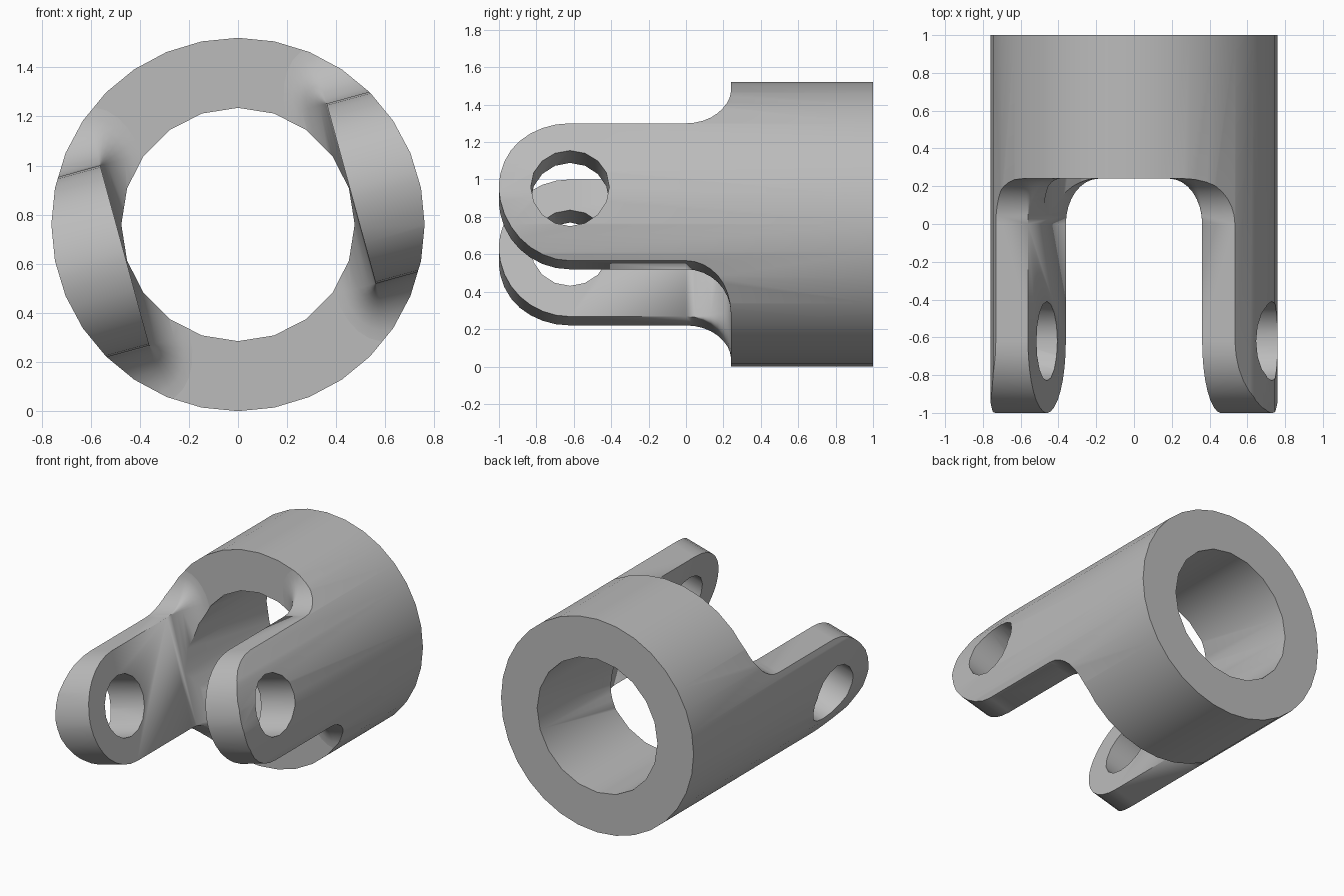
import bpy, bmesh
from math import sin, cos, pi, radians
from mathutils import Matrix

if "Cube" in bpy.data.objects:
    bpy.data.objects.remove(bpy.data.objects["Cube"])

R, BORE, INNER = 0.76, 0.475, 0.478    # barrel, bore, inner arm plane
HALF, PIN_Y, PIN_R = 0.38, -0.62, 0.21  # arm half width, pin hole
SHOULDER, FILLET, BLEND = 0.24, 0.24, 0.17
TILT = radians(15.3)
LIFT = Matrix.Translation((0, 0, R))

steel = bpy.data.materials.new("steel grey")
steel.use_nodes = True
grey = (0.5, 0.5, 0.5, 1)
steel.diffuse_color = grey
steel.node_tree.nodes["Principled BSDF"].inputs["Base Color"].default_value = grey


def make(name, bm, matrix):
    bmesh.ops.transform(bm, matrix=matrix, verts=bm.verts)
    bmesh.ops.recalc_face_normals(bm, faces=bm.faces)
    mesh = bpy.data.meshes.new(name)
    bm.to_mesh(mesh)
    bm.free()
    mesh.materials.append(steel)
    ob = bpy.data.objects.new(name, mesh)
    bpy.context.collection.objects.link(ob)
    return ob


def cylinder(name, radius, depth, sides, matrix):
    bm = bmesh.new()
    bmesh.ops.create_cone(bm, cap_ends=True, segments=sides,
                          radius1=radius, radius2=radius, depth=depth)
    return make(name, bm, matrix)


def combine(target, other, operation):
    mod = target.modifiers.new(operation, "BOOLEAN")
    mod.operation, mod.solver, mod.object = operation, "EXACT", other
    bpy.context.view_layer.objects.active = target
    bpy.ops.object.modifier_apply(modifier=mod.name)
    bpy.data.objects.remove(other)


def section(half, grow):
    # Arm cross-section, widened by the fillet with a rounded inner corner
    corner = [(INNER - BLEND * grow * cos(i * pi / 12),
               half + FILLET * grow * sin(i * pi / 12)) for i in range(7)]
    top = corner + [(1, half + FILLET * grow)]
    return top + [(x, -z) for x, z in reversed(top)]


def arm(name, angle):
    # Loft: round tip, straight shank, flared root
    steps = [i * pi / 16 for i in range(9)]
    loft = [(PIN_Y - HALF * sin(a), max(HALF * cos(a), 0.02), 0)
            for a in reversed(steps)]
    loft += [(SHOULDER - FILLET + FILLET * sin(a), HALF, 1 - cos(a)) for a in steps]
    loft.append((SHOULDER + 0.2, HALF, 1))
    bm = bmesh.new()
    rings = [[bm.verts.new((x, y, z)) for x, z in section(half, grow)]
             for y, half, grow in loft]
    n = len(rings[0])
    for a, b in zip(rings, rings[1:]):
        for i in range(n):
            j = (i + 1) % n
            bm.faces.new((a[i], a[j], b[j], b[i]))
    bm.faces.new(rings[0])
    bm.faces.new(rings[-1])
    bmesh.ops.remove_doubles(bm, verts=bm.verts, dist=0.0001)
    return make(name, bm, LIFT @ Matrix.Rotation(-angle, 4, "Y"))


# Envelope: barrel block plus two opposite arms
bm = bmesh.new()
bmesh.ops.create_cube(bm, size=2)
envelope = make("envelope", bm, LIFT @ Matrix.Translation((0, SHOULDER + 1, 0)))
for side, angle in (("left", TILT), ("right", TILT + pi)):
    combine(envelope, arm(side + "_arm", angle), "UNION")

# Yoke: round bar trimmed to the envelope
ALONG_Y = Matrix.Rotation(pi / 2, 4, "X")
yoke = cylinder("yoke", R, 2.2, 32, LIFT @ Matrix.Translation((0, -0.1, 0)) @ ALONG_Y)
combine(yoke, envelope, "INTERSECT")

# Central bore and cross pin holes
combine(yoke, cylinder("bore", BORE, 3, 20, LIFT @ ALONG_Y), "DIFFERENCE")
across = LIFT @ Matrix.Rotation(-TILT, 4, "Y") @ Matrix.Translation((0, PIN_Y, 0))
combine(yoke, cylinder("pin_hole", PIN_R, 3, 16, across @ Matrix.Rotation(pi / 2, 4, "Y")),
        "DIFFERENCE")

bpy.ops.object.select_all(action="DESELECT")
yoke.select_set(True)
bpy.context.view_layer.objects.active = yoke
bpy.ops.object.shade_smooth_by_angle(angle=radians(35))
